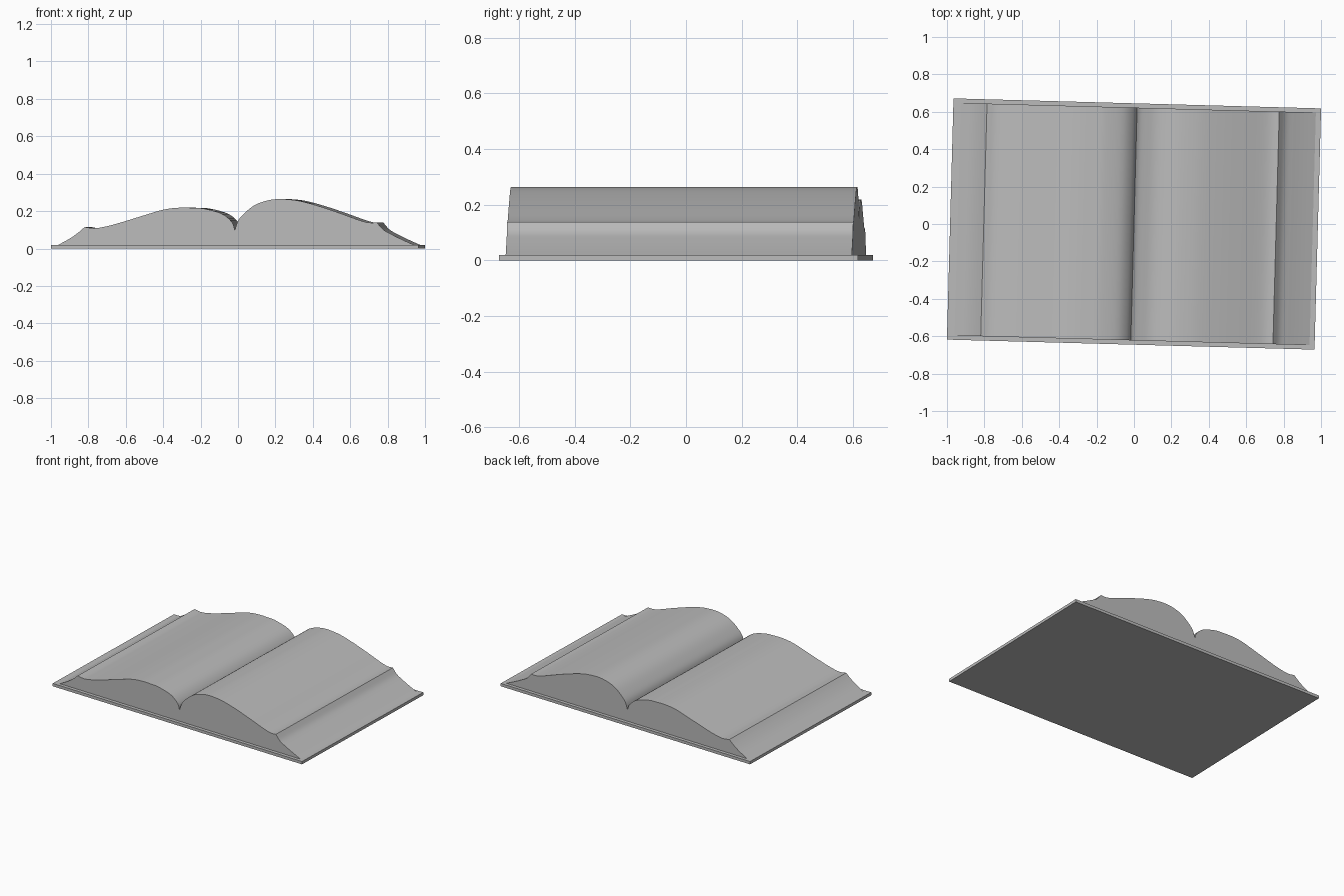
import bpy
import bmesh
import math
from mathutils import Matrix, Vector

cube = bpy.data.objects.get("Cube")
if cube:
    bpy.data.objects.remove(cube, do_unlink=True)

TURN = Matrix.Rotation(math.radians(-1.56), 4, "Z")

grey = bpy.data.materials.new("paper_grey")
grey.use_nodes = True
colour = (0.5, 0.5, 0.5, 1.0)
grey.diffuse_color = colour
grey.node_tree.nodes["Principled BSDF"].inputs["Base Color"].default_value = colour


def smooth_path(points, steps=4):
    """Catmull-Rom interpolation through a short list of points."""
    pts = [Vector(p) for p in points]
    pts = [2 * pts[0] - pts[1]] + pts + [2 * pts[-1] - pts[-2]]
    path = []
    for a, b, c, d in zip(pts, pts[1:], pts[2:], pts[3:]):
        for i in range(steps):
            t = i / steps
            path.append(0.5 * (2 * b + (c - a) * t
                               + (2 * a - 5 * b + 4 * c - d) * t ** 2
                               + (3 * b - a - 3 * c + d) * t ** 3))
    return path + [pts[-2]]


def extrude_profile(name, outline, half_depth):
    """Closed x-z outline extruded along y, with smooth sides and sharp creases."""
    bm = bmesh.new()
    verts = [bm.verts.new((p[0], -half_depth, p[1])) for p in outline]
    face = bm.faces.new(verts)
    result = bmesh.ops.extrude_face_region(bm, geom=[face])
    moved = [v for v in result["geom"] if isinstance(v, bmesh.types.BMVert)]
    bmesh.ops.translate(bm, verts=moved, vec=(0, 2 * half_depth, 0))
    bmesh.ops.recalc_face_normals(bm, faces=bm.faces)
    bm.transform(TURN)
    mesh = bpy.data.meshes.new(name)
    bm.to_mesh(mesh)
    bm.free()
    mesh.materials.append(grey)
    obj = bpy.data.objects.new(name, mesh)
    bpy.context.collection.objects.link(obj)
    bpy.ops.object.select_all(action="DESELECT")
    obj.select_set(True)
    bpy.context.view_layer.objects.active = obj
    bpy.ops.object.shade_smooth_by_angle(angle=math.radians(25))
    return obj


# Flat cover board
cover_top = 0.02
half_width = 0.983
extrude_profile("cover", [(-half_width, 0), (half_width, 0),
                          (half_width, cover_top), (-half_width, cover_top)], 0.645)

# Page block: fore edges and page surfaces meet at creases
left_fore_edge = [(-.945, .019), (-.88, .055), (-.835, .087), (-.803, .115)]
left_page = [(-.803, .115), (-.75, .108), (-.68, .12), (-.6, .142), (-.48, .179),
             (-.38, .208), (-.3, .218), (-.22, .217), (-.16, .212), (-.068, .185),
             (-.015, .14), (0, .098)]
right_page = [(0, .098), (.018, .15), (.055, .192), (.1, .228), (.15, .25),
              (.22, .264), (.3, .261), (.37, .249), (.47, .22), (.57, .186),
              (.67, .15), (.72, .138), (.76, .139)]
right_fore_edge = [(.76, .139), (.795, .1), (.845, .072), (.9, .045), (.958, .019)]

outline = []
for section in (left_fore_edge, left_page, right_page, right_fore_edge):
    outline += smooth_path(section)[:-1]
outline.append(right_fore_edge[-1])
extrude_profile("pages", outline, 0.622)
